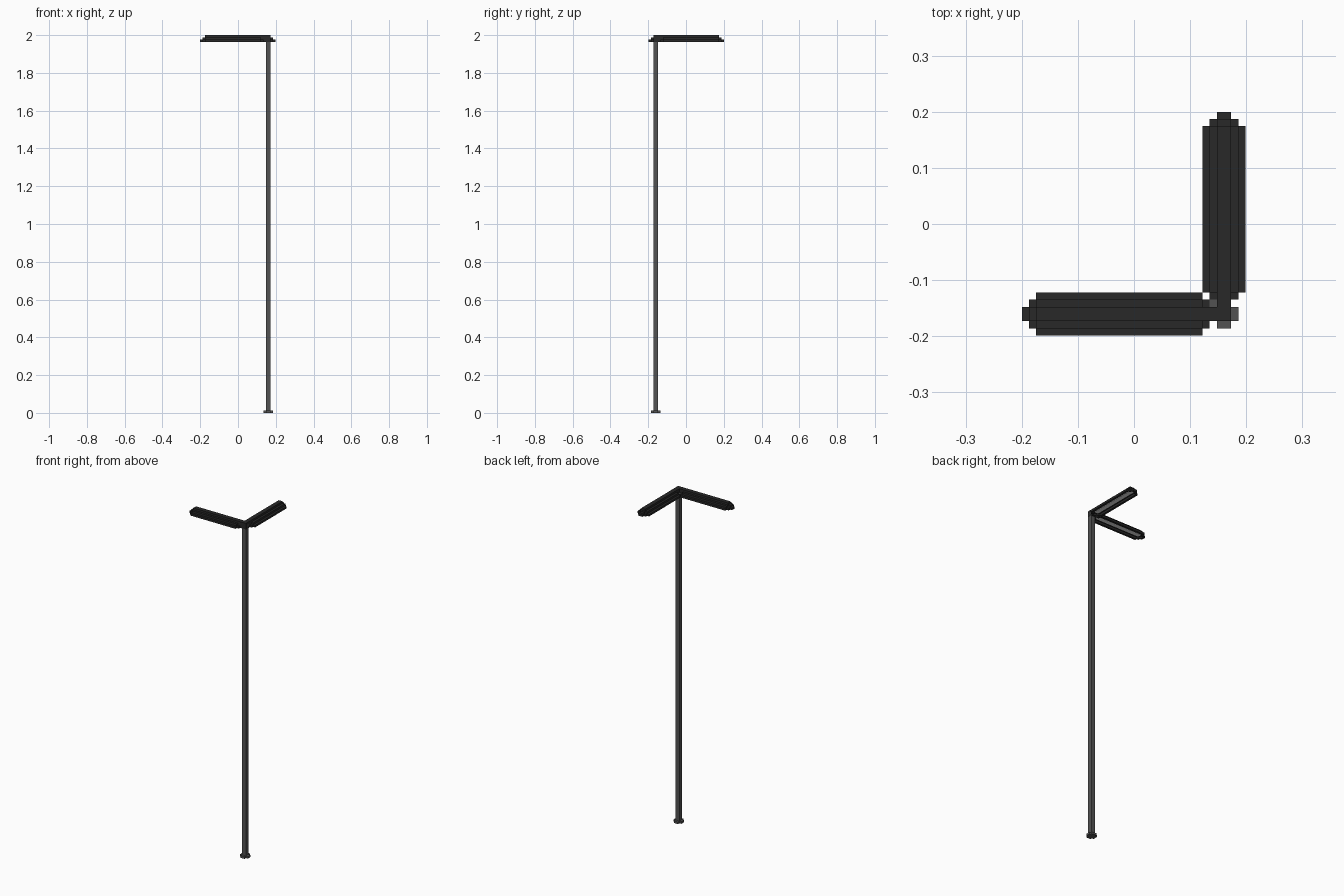
import bpy, bmesh

if "Cube" in bpy.data.objects:
    bpy.data.objects.remove(bpy.data.objects["Cube"])

U = 0.0128            # step size of the blocky style
C = 0.1603            # pole sits at (C, -C)
TIP = -0.2            # free end of each lamp arm
END = C - 3 * U       # inner end of the widest step
Z0, Z1, Z2, Z3 = 1.964, 1.976, 1.988, 2.0   # arm layers


def material(name, v):
    m = bpy.data.materials.new(name)
    m.diffuse_color = (v, v, v, 1)
    m.use_nodes = True
    m.node_tree.nodes["Principled BSDF"].inputs["Base Color"].default_value = m.diffuse_color
    return m


DARK = material("dark_housing", 0.021)
GREY = material("pole_grey", 0.085)
LAMP = material("lamp_white", 0.85)


def blocks(name, boxes, mat):
    """One object from (x0, x1, y0, y1, z0, z1) boxes."""
    bm = bmesh.new()
    for x0, x1, y0, y1, z0, z1 in boxes:
        r = bmesh.ops.create_cube(bm, size=1)
        for v in r["verts"]:
            v.co.x = x1 if v.co.x > 0 else x0
            v.co.y = y1 if v.co.y > 0 else y0
            v.co.z = z1 if v.co.z > 0 else z0
    me = bpy.data.meshes.new(name)
    bm.to_mesh(me)
    bm.free()
    me.materials.append(mat)
    ob = bpy.data.objects.new(name, me)
    bpy.context.collection.objects.link(ob)
    return ob


def swap(boxes):
    """Mirror boxes across the diagonal to get the second arm."""
    return [(-y1, -y0, -x1, -x0, z0, z1) for x0, x1, y0, y1, z0, z1 in boxes]


def row(x0, x1, a, b, z0, z1):
    """Box with sideways offset a..b steps from the arm axis."""
    return (x0, x1, -C + a * U, -C + b * U, z0, z1)


def housing(inner):
    b = []
    # bottom rim, open underneath, with stepped ends
    for a0, a1 in ((2, 3), (-3, -2)):
        b.append(row(TIP + 2 * U, END, a0, a1, Z0, Z1))
    for a0, a1 in ((1, 2), (-2, -1)):
        b.append(row(TIP + U, TIP + 2 * U, a0, a1, Z0, Z1))
        b.append(row(END, END + U, a0, a1, Z0, Z1))
    b.append(row(TIP, TIP + U, -1, 1, Z0, Z1))
    b.append(row(END + U, inner, -1, 1, Z0, Z1))
    # middle layer
    for a0, a1 in ((1, 2), (-2, -1)):
        b.append(row(TIP + 2 * U, END, a0, a1, Z1, Z2))
    b.append(row(TIP + U, inner, -1, 1, Z1, Z2))
    # top ridge
    b.append(row(TIP + 2 * U, inner, -1, 1, Z2, Z3))
    return b


# lamp strip recessed under the middle of each arm
strip = [row(TIP + 2 * U, END, -1, 1, Z1 - 0.003, Z1)]

# lamp arms
blocks("lamp_arm_left", housing(C - U), DARK)
blocks("lamp_arm_back", swap(housing(C + U)), DARK)
blocks("lamp_strip_left", strip, LAMP)
blocks("lamp_strip_back", swap(strip), LAMP)

# pole and stepped foot
blocks("pole", [(C - U, C + U, -C - U, -C + U, 0.0, Z2 - 0.001)], GREY)
blocks("pole_foot", [
    (C - 2 * U, C + 2 * U, -C - U, -C + U, 0, U),
    (C - U, C + U, -C - 2 * U, -C - U, 0, U),
    (C - U, C + U, -C + U, -C + 2 * U, 0, U)], GREY)

# small bracket in the inner corner of the arms
blocks("corner_bracket", [(C - 2 * U, C - U, -C + U, -C + 2 * U, Z0, Z1)], GREY)
